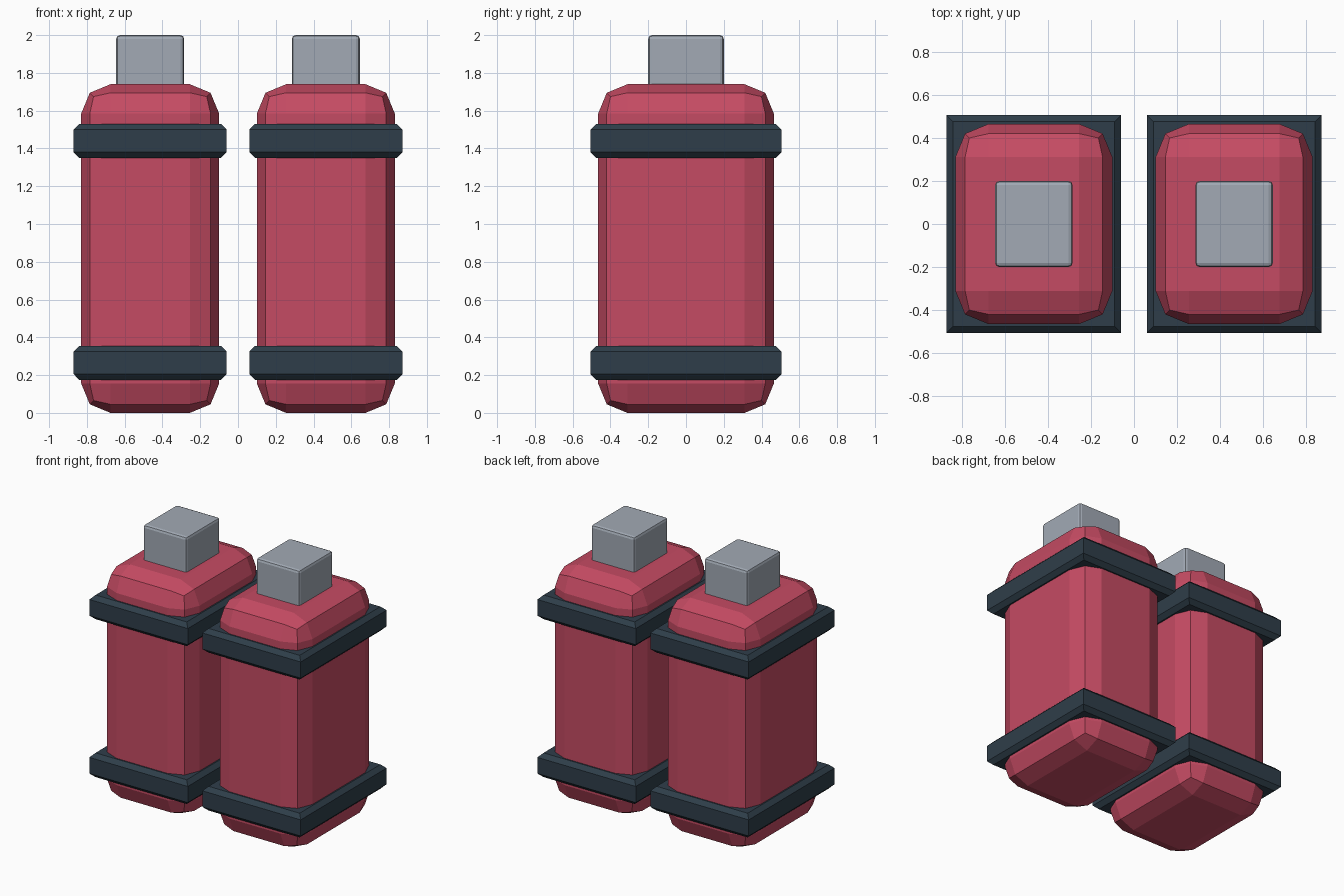
import bpy, bmesh

if "Cube" in bpy.data.objects:
    bpy.data.objects.remove(bpy.data.objects["Cube"])


def material(name, rgb):
    m = bpy.data.materials.new(name)
    m.diffuse_color = (*rgb, 1)
    m.use_nodes = True
    m.node_tree.nodes["Principled BSDF"].inputs["Base Color"].default_value = m.diffuse_color
    return m


RED = material("tank red", (0.56, 0.07, 0.125))
DARK = material("strap slate", (0.028, 0.048, 0.068))
GREY = material("cap grey", (0.36, 0.40, 0.46))


def block(name, x, size, z0, z1, mat, bevel, segments, keep=lambda e: True):
    """Box of the given footprint between z0 and z1, with chosen edges bevelled."""
    bm = bmesh.new()
    bmesh.ops.create_cube(bm, size=1)
    for v in bm.verts:
        v.co.x = v.co.x * size[0]
        v.co.y = v.co.y * size[1]
        v.co.z = z0 if v.co.z < 0 else z1
    bmesh.ops.bevel(bm, geom=[e for e in bm.edges if keep(e)], offset=bevel,
                    segments=segments, profile=0.5, affect='EDGES')
    mesh = bpy.data.meshes.new(name)
    bm.to_mesh(mesh)
    bm.free()
    mesh.materials.append(mat)
    ob = bpy.data.objects.new(name, mesh)
    ob.location.x = x
    bpy.context.collection.objects.link(ob)


def horizontal(e):
    return abs(e.verts[0].co.z - e.verts[1].co.z) < 1e-4


for side, x in (("left", -0.465), ("right", 0.465)):
    # rounded tank body
    block(side + "_tank", x, (0.73, 0.93), 0, 1.74, RED, 0.155, 2)
    # straps with chamfered rims and square corners
    block(side + "_lower_strap", x, (0.81, 1.01), 0.175, 0.355, DARK, 0.03, 1, horizontal)
    block(side + "_upper_strap", x, (0.81, 1.01), 1.35, 1.53, DARK, 0.03, 1, horizontal)
    # cap set into the tank top
    block(side + "_cap", x, (0.36, 0.40), 1.71, 2.0, GREY, 0.02, 2)
